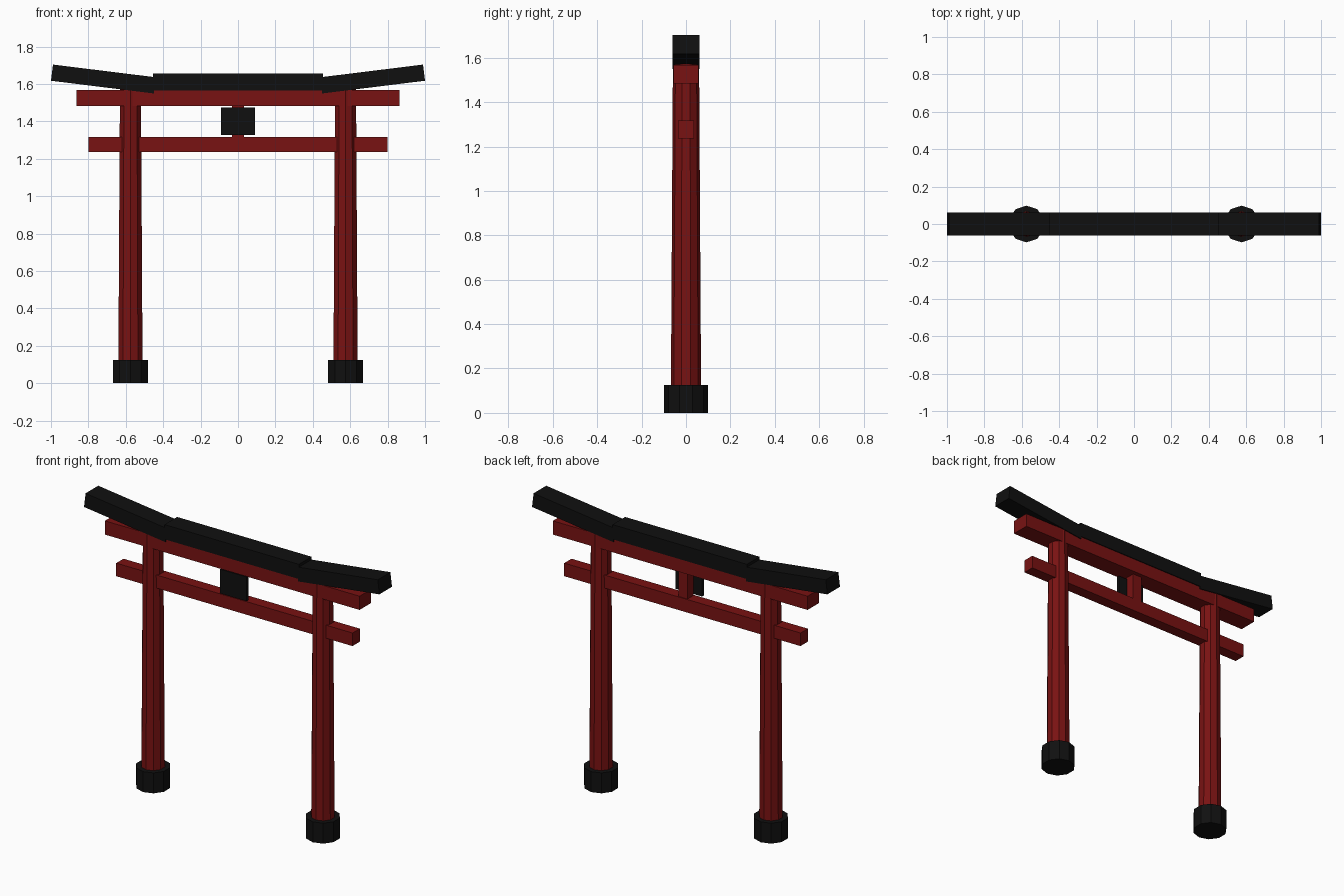
import bpy
import math
from mathutils import Vector

if "Cube" in bpy.data.objects:
    bpy.data.objects.remove(bpy.data.objects["Cube"], do_unlink=True)


def material(name, colour):
    mat = bpy.data.materials.new(name)
    mat.use_nodes = True
    mat.diffuse_color = colour
    mat.node_tree.nodes["Principled BSDF"].inputs["Base Color"].default_value = colour
    return mat


red = material("dark red paint", (0.19, 0.006, 0.006, 1))
black = material("black lacquer", (0.005, 0.005, 0.005, 1))


def finish(name, mat):
    obj = bpy.context.object
    obj.name = name
    obj.data.materials.append(mat)
    return obj


def box(name, mat, centre, size, tilt=0):
    bpy.ops.mesh.primitive_cube_add(size=1, location=centre, rotation=(0, tilt, 0))
    obj = finish(name, mat)
    obj.scale = size
    return obj


def column(name, mat, x, bottom, top, r_bottom, r_top):
    bpy.ops.mesh.primitive_cone_add(vertices=10, radius1=r_bottom, radius2=r_top,
                                    depth=top - bottom,
                                    location=(x, 0, (bottom + top) / 2))
    return finish(name, mat)


# Pillars, feet and upswept roof ends, mirrored left and right
for side, label in ((1, "left"), (-1, "right")):
    x = side * 0.575
    column(label + "_foot", black, x, 0, 0.125, 0.098, 0.098)
    column(label + "_pillar", red, x, 0.1, 1.58, 0.068, 0.059)

    # Roof end runs along its underside from inner to outer corner
    inner, outer = Vector((0.45, 0, 1.549)), Vector((1.0, 0, 1.617))
    run = outer - inner
    thick = 0.087
    up = Vector((-run.z, 0, run.x)).normalized()
    mid = (inner + outer) / 2 + up * thick / 2
    angle = math.atan2(run.z, run.x)
    box(label + "_roof_end", black, (side * mid.x, 0, mid.z),
        (run.length, 0.122, thick), -side * angle)

# Roof centre and the two cross beams
box("roof_centre", black, (0, 0, 1.61), (0.91, 0.122, 0.09))
box("upper_beam", red, (0, 0, 1.525), (1.725, 0.112, 0.084))
box("lower_beam", red, (0, 0, 1.277), (1.6, 0.07, 0.08))

# Centre strut and the plain plaque on its front
box("centre_strut", red, (0, 0, 1.4), (0.062, 0.06, 0.18))
box("plaque", black, (0, -0.037, 1.4), (0.18, 0.018, 0.148))
